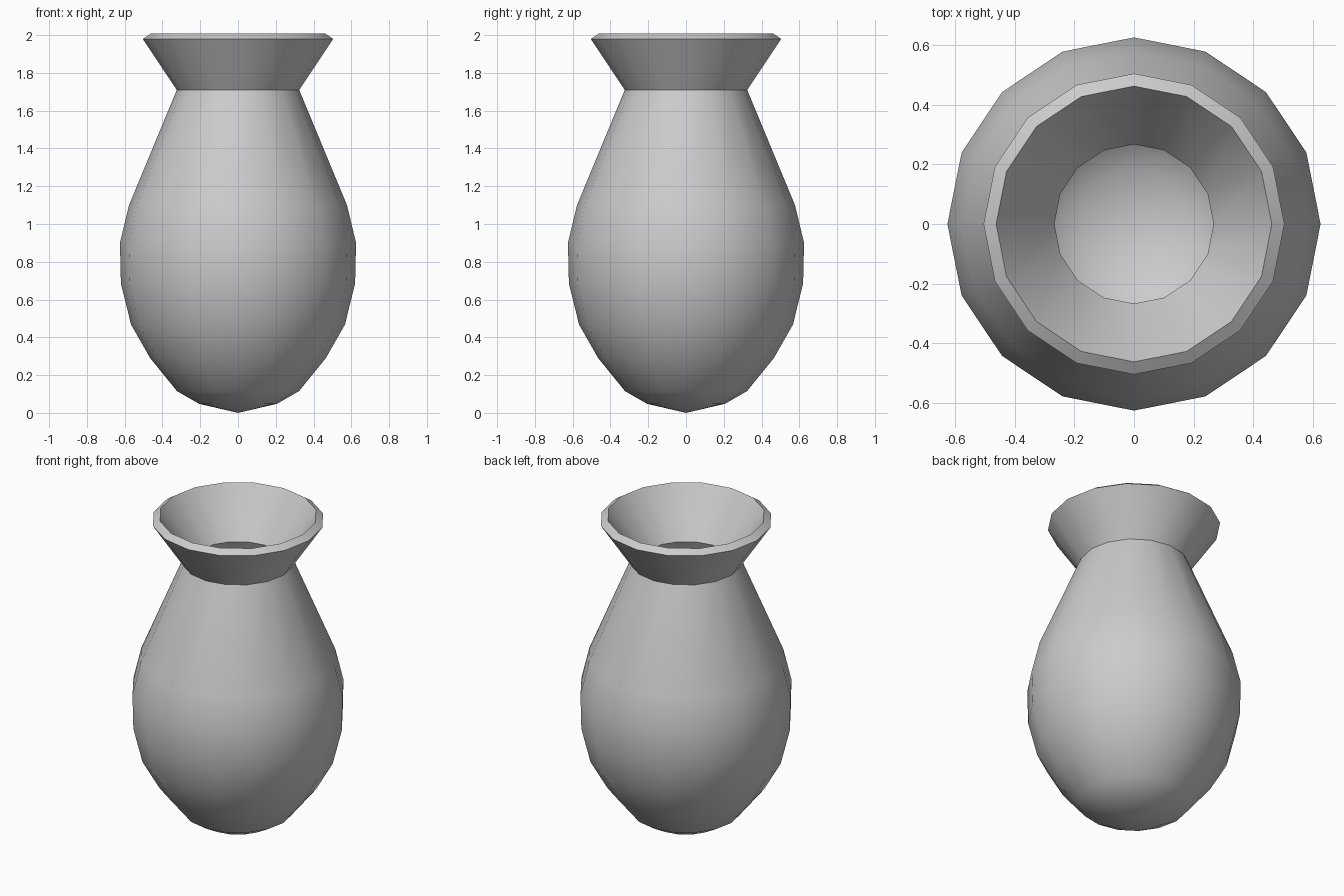
import bpy, bmesh
from math import cos, sin, pi, radians

if "Cube" in bpy.data.objects:
    bpy.data.objects.remove(bpy.data.objects["Cube"])

SIDES = 16

# Outer profile of the body, neck and flared lip: (radius, height)
profile = [(0.206, 0.048), (0.323, 0.115), (0.465, 0.29), (0.566, 0.467),
           (0.62, 0.685), (0.625, 0.90), (0.577, 1.10), (0.324, 1.71),
           (0.504, 1.98)]

bm = bmesh.new()
rings = [[bm.verts.new((r * cos(2 * pi * i / SIDES), r * sin(2 * pi * i / SIDES), z))
          for i in range(SIDES)] for r, z in profile]

# Side walls, wound so normals point outwards
for low, high in zip(rings, rings[1:]):
    for i in range(SIDES):
        j = (i + 1) % SIDES
        bm.faces.new((low[i], low[j], high[j], high[i]))

# Slightly pointed base
tip = bm.verts.new((0, 0, 0))
for i in range(SIDES):
    bm.faces.new((tip, rings[0][(i + 1) % SIDES], rings[0][i]))

mesh = bpy.data.meshes.new("vase")
bm.to_mesh(mesh)
bm.free()
vase = bpy.data.objects.new("vase", mesh)
bpy.context.collection.objects.link(vase)
bpy.context.view_layer.objects.active = vase
vase.select_set(True)

# Wall thickness, grown inwards
wall = vase.modifiers.new("wall", 'SOLIDIFY')
wall.thickness = 0.05
wall.offset = -1
wall.use_even_offset = True
bpy.ops.object.modifier_apply(modifier=wall.name)

# Smooth body with crisp neck and rim
bpy.ops.object.shade_smooth_by_angle(angle=radians(35))
